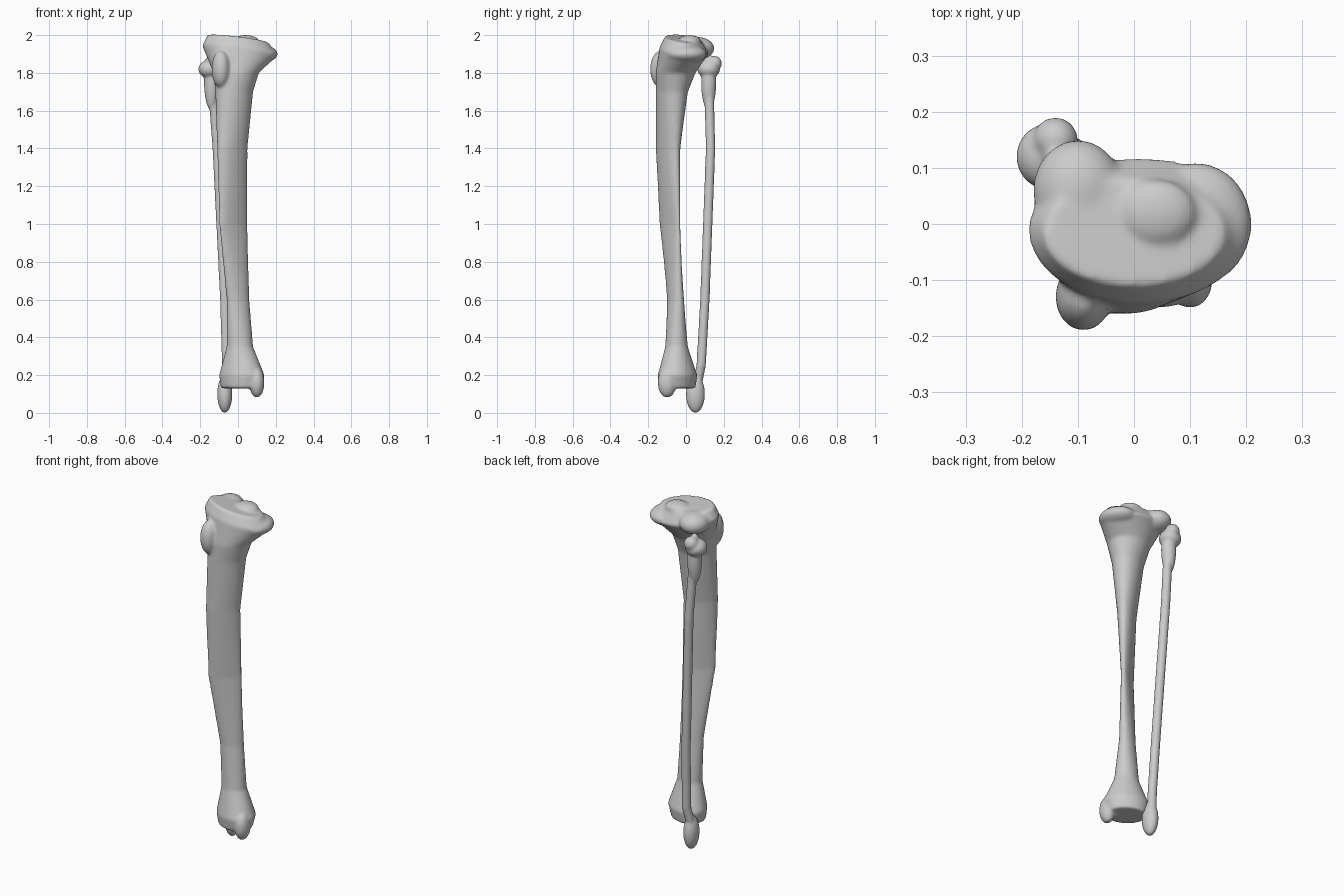
import bpy
import bmesh
from math import sin, cos, pi
from mathutils import Matrix, Vector

cube = bpy.data.objects.get("Cube")
if cube:
    bpy.data.objects.remove(cube, do_unlink=True)

bone = bpy.data.materials.new("bone_grey")
bone.use_nodes = True
grey = (0.6, 0.6, 0.6, 1)
bone.diffuse_color = grey
bone.node_tree.nodes["Principled BSDF"].inputs["Base Color"].default_value = grey

SIDES = 40


def flat(x, y, z):
    """Leave a cross-section level."""
    return z


def sloped_knee(x, y, z):
    """Lower the knee surface towards the inner back."""
    strength = min(1, max(0, (z - 1.8) * 9))
    return z - strength * (x + y) / 8


def add_loft(bm, stations, height_rule):
    """Skin skewed ellipses given as height, x range, y range and skew."""
    rings = []
    for z, left, right, front, back, skew in stations:
        ring = []
        for side in range(SIDES):
            turn = 2 * pi * side / SIDES
            x = (left + right + (right - left) * cos(turn)) / 2
            y = (front + back + (back - front) * sin(turn + skew)) / 2
            ring.append(bm.verts.new((x, y, height_rule(x, y, z))))
        rings.append(ring)
    for low, high in zip(rings, rings[1:]):
        for side in range(SIDES):
            after = (side + 1) % SIDES
            bm.faces.new((low[side], low[after], high[after], high[side]))
    bm.faces.new(reversed(rings[0]))
    bm.faces.new(rings[-1])


def add_knob(bm, centre, radii):
    """Add an ellipsoid that the remesh blends into the shaft."""
    place = Matrix.Translation(centre) @ Matrix.Diagonal(Vector(radii)).to_4x4()
    bmesh.ops.create_uvsphere(bm, u_segments=SIDES, v_segments=20, radius=1, matrix=place)


def make_bone(name, stations, knobs, voxel, height_rule):
    """Fuse one shaft and its knobs into a single smooth surface."""
    bm = bmesh.new()
    add_loft(bm, stations, height_rule)
    for centre, radii in knobs:
        add_knob(bm, centre, radii)
    bmesh.ops.recalc_face_normals(bm, faces=bm.faces)
    mesh = bpy.data.meshes.new(name)
    bm.to_mesh(mesh)
    bm.free()
    mesh.materials.append(bone)
    mesh.shade_smooth()
    obj = bpy.data.objects.new(name, mesh)
    bpy.context.collection.objects.link(obj)
    fuse = obj.modifiers.new("fuse", "REMESH")
    fuse.mode = "VOXEL"
    fuse.voxel_size = voxel
    fuse.use_smooth_shade = True
    soften = obj.modifiers.new("soften", "SMOOTH")
    soften.factor = 0.5
    soften.iterations = 8


# Shin bone: flared ends and a skewed shaft with a front crest
shin_stations = [
    (0.13, -0.09, 0.12, -0.14, 0.05, -0.2),
    (0.2, -0.1, 0.14, -0.15, 0.06, -0.2),
    (0.35, -0.06, 0.08, -0.11, 0.01, 0),
    (0.6, -0.06, 0.06, -0.1, -0.01, 0.4),
    (1, -0.1, 0.05, -0.14, -0.03, 1),
    (1.4, -0.11, 0.05, -0.16, -0.03, 0.6),
    (1.7, -0.12, 0.08, -0.16, 0.01, 0.2),
    (1.8, -0.13, 0.11, -0.16, 0.05, 0),
    (1.92, -0.19, 0.21, -0.14, 0.12, 0),
    (1.98, -0.16, 0.16, -0.11, 0.08, 0),
]
inner_ankle = ((0.1, -0.1, 0.16), (0.04, 0.05, 0.08))
front_tuberosity = ((-0.09, -0.13, 1.82), (0.05, 0.06, 0.1))
outer_condyle = ((-0.1, 0.06, 1.93), (0.08, 0.09, 0.06))
inner_condyle = ((0.11, 0, 1.9), (0.1, 0.11, 0.05))
knee_ridge = ((0.04, 0.02, 1.97), (0.07, 0.06, 0.03))
shin_knobs = [inner_ankle, front_tuberosity, outer_condyle, inner_condyle, knee_ridge]
make_bone("shin_bone", shin_stations, shin_knobs, 0.008, sloped_knee)

# Calf bone: a thin even shaft bowed behind the shin, with knobs at both ends
calf_path = [
    (-0.08, 0.05, 0.1),
    (-0.06, 0.08, 0.25),
    (-0.07, 0.1, 0.6),
    (-0.11, 0.13, 1.4),
    (-0.14, 0.12, 1.8),
]
thick = 0.025
calf_stations = [
    (z, x - thick, x + thick, y - thick, y + thick, 0) for x, y, z in calf_path
]
outer_ankle = ((-0.07, 0.05, 0.1), (0.04, 0.05, 0.1))
neck = ((-0.14, 0.12, 1.75), (0.04, 0.04, 0.15))
head = ((-0.15, 0.12, 1.82), (0.06, 0.06, 0.05))
head_tip = ((-0.14, 0.15, 1.85), (0.04, 0.04, 0.04))
make_bone("calf_bone", calf_stations, [outer_ankle, neck, head, head_tip], 0.006, flat)
